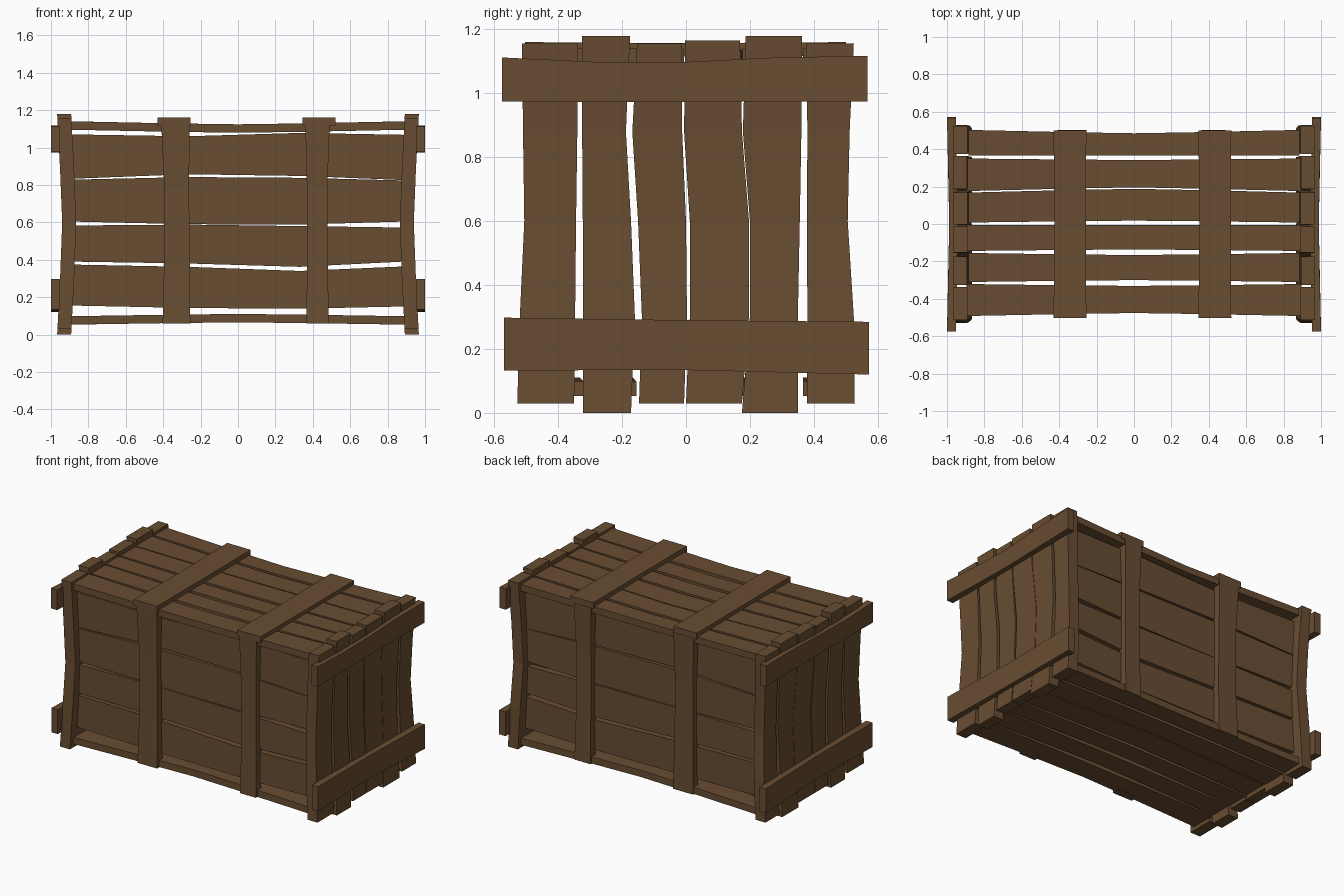
import bpy, bmesh

if "Cube" in bpy.data.objects:
    bpy.data.objects.remove(bpy.data.objects["Cube"])

wood = bpy.data.materials.new("brown_wood")
wood.diffuse_color = (0.14, 0.074, 0.032, 1)
wood.use_nodes = True
wood.node_tree.nodes["Principled BSDF"].inputs["Base Color"].default_value = wood.diffuse_color


def plank(name, stations, depth, place):
    """Warped board: stations are (along, low edge, high edge); depth(along) gives
    (inner, outer); place maps (along, across, depth) to a world position."""
    bm = bmesh.new()
    rings = []
    for t, lo, hi in stations:
        d0, d1 = depth(t)
        corners = ((lo, d0), (hi, d0), (hi, d1), (lo, d1))
        rings.append([bm.verts.new(place(t, a, d)) for a, d in corners])
    for r, s in zip(rings, rings[1:]):
        for i in range(4):
            j = (i + 1) % 4
            bm.faces.new((r[i], r[j], s[j], s[i]))
    bm.faces.new(rings[0])
    bm.faces.new(rings[-1])
    bmesh.ops.recalc_face_normals(bm, faces=bm.faces)
    me = bpy.data.meshes.new(name)
    bm.to_mesh(me)
    bm.free()
    me.materials.append(wood)
    ob = bpy.data.objects.new(name, me)
    bpy.context.collection.objects.link(ob)
    return ob


def bowed(inner, outer, center, half, amount):
    """Depth that moves by amount at the middle, with a flat centre stretch."""
    def f(t):
        k = min(1, max(0, 1.15 * (1 - abs(t - center) / half)))
        return inner + amount * k, outer + amount * k
    return f


# end planks: bottom z, top z, (low y, high y) at bottom, 0.3, 0.6, 0.88 and top
end_planks = [
    (.03, 1.155, [(-.528, -.35), (-.52, -.347), (-.506, -.344), (-.51, -.34), (-.513, -.338)]),
    (.0, 1.18, [(-.322, -.172), (-.322, -.16), (-.323, -.172), (-.325, -.188), (-.325, -.175)]),
    (.03, 1.155, [(-.147, -.006), (-.138, .003), (-.15, 0), (-.168, -.012), (-.153, -.013)]),
    (.03, 1.165, [(0, .175), (.012, .197), (.012, .197), (-.006, .175), (-.003, .169)]),
    (.0, 1.18, [(.175, .35), (.2, .35), (.2, .356), (.178, .361), (.187, .363)]),
    (.03, 1.155, [(.378, .528), (.38, .525), (.378, .506), (.38, .512), (.375, .525)]),
]
# end battens: z range at left, middle, right
end_battens = [
    [(-.57, .133, .298), (0, .134, .29), (.572, .12, .285)],
    [(-.575, .975, 1.112), (-.28, .973, 1.098), (0, .973, 1.098), (.28, .975, 1.112), (.568, .975, 1.117)],
]
for side, s in (("right", 1), ("left", -1)):
    def end_place(t, a, d):
        return (s * d, a, t)

    def end_batten_place(t, a, d):
        return (s * d, t, a)
    for i, (z0, z1, w) in enumerate(end_planks):
        st = [(z, *p) for z, p in zip((z0, .3, .6, .88, z1), w)]
        plank(f"{side}_end_plank_{i + 1}", st, bowed(.892, .967, .59, .59, -.027), end_place)
    for i, st in enumerate(end_battens):
        plank(f"{side}_end_batten_{i + 1}", st, bowed(.953, 1.0, 0, .57, -.012), end_batten_place)

# long side planks: z range at left, left-middle, right-middle, right
side_planks = [
    [(.155, .374), (.142, .362), (.138, .34), (.15, .364)],
    [(.39, .583), (.38, .588), (.362, .58), (.39, .572)],
    [(.604, .828), (.59, .842), (.588, .838), (.604, .824)],
    [(.833, 1.07), (.857, 1.06), (.848, 1.078), (.826, 1.068)],
]
side_battens = [
    [(.06, -.403, -.255), (.4, -.395, -.258), (.8, -.395, -.262), (1.12, -.41, -.258)],
    [(.06, .365, .485), (.4, .37, .48), (.8, .368, .478), (1.12, .36, .49)],
]
for side, s in (("front", -1), ("back", 1)):
    def side_place(t, a, d):
        return (t, s * d, a)

    def side_batten_place(t, a, d):
        return (a, s * d, t)
    for i, w in enumerate(side_planks):
        st = [(x, *p) for x, p in zip((-.885, -.27, .33, .885), w)]
        plank(f"{side}_plank_{i + 1}", st, bowed(.415, .458, 0, .885, -.01), side_place)
    for i, st in enumerate(side_battens):
        plank(f"{side}_batten_{i + 1}", st, bowed(.447, .502, .59, .53, -.015), side_batten_place)

# lid and floor planks: y range at the ends and in the middle
flat_planks = [
    [(.366, .503), (.366, .485)],
    [(.176, .35), (.196, .342)],
    [(.008, .168), (.018, .188)],
    [(-.144, -.006), (-.136, -.006)],
    [(-.31, -.155), (-.3, -.166)],
    [(-.492, -.321), (-.476, -.331)],
]


def flat_place(t, a, d):
    return (t, a, d)


def lid_batten_place(t, a, d):
    return (a, t, d)


for i, (e, m) in enumerate(flat_planks):
    h = .895 if i % 2 else .885
    q = [(a + 2 * b) / 3 for a, b in zip(e, m)]
    st = [(-h, *e), (-.35, *q), (0, *m), (.35, *q), (h, *e)]
    plank(f"lid_plank_{i + 1}", st, bowed(1.095, 1.14, 0, h, -.016), flat_place)
    plank(f"floor_plank_{i + 1}", st, bowed(.053, .098, 0, h, .012), flat_place)

# lid battens
for i, (x0, x1) in enumerate([(-.43, -.255), (.345, .52)]):
    st = [(-.503, x0, x1), (0, x0 + .004, x1 - .002), (.5, x0, x1)]
    plank(f"lid_batten_{i + 1}", st, bowed(1.118, 1.16, 0, .5, -.003), lid_batten_place)
